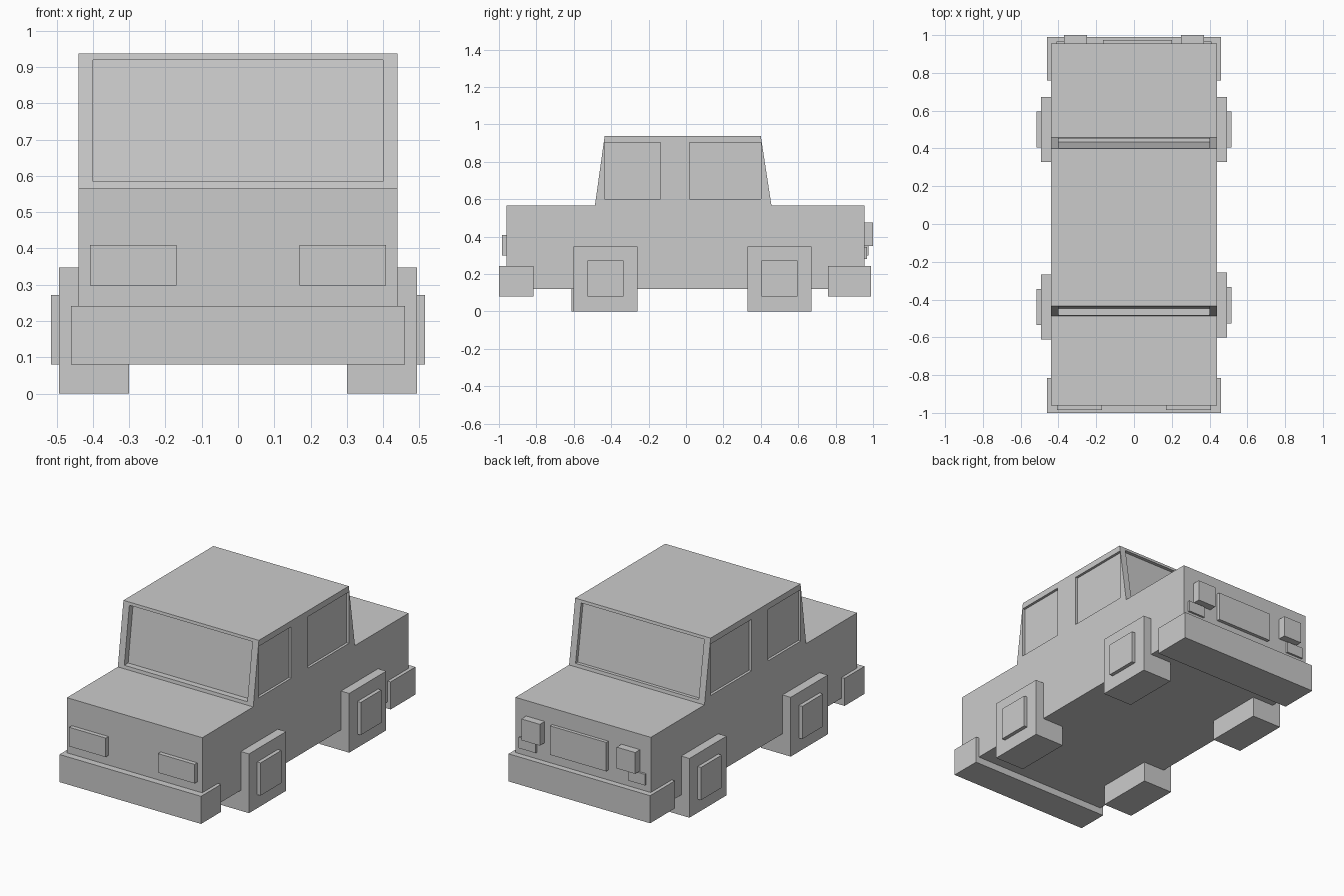
import bpy, bmesh

if "Cube" in bpy.data.objects:
    bpy.data.objects.remove(bpy.data.objects["Cube"])


def prism(name, profile, x0, x1):
    """Extrude a (y, z) profile from x0 to x1."""
    bm = bmesh.new()
    face = bm.faces.new([bm.verts.new((x0, y, z)) for y, z in profile])
    ext = bmesh.ops.extrude_face_region(bm, geom=[face])
    verts = [v for v in ext["geom"] if isinstance(v, bmesh.types.BMVert)]
    bmesh.ops.translate(bm, verts=verts, vec=(x1 - x0, 0, 0))
    bmesh.ops.recalc_face_normals(bm, faces=bm.faces)
    mesh = bpy.data.meshes.new(name)
    bm.to_mesh(mesh)
    bm.free()
    ob = bpy.data.objects.new(name, mesh)
    bpy.context.collection.objects.link(ob)
    return ob


def box(name, x0, x1, y0, y1, z0, z1):
    return prism(name, [(y0, z0), (y1, z0), (y1, z1), (y0, z1)], x0, x1)


def cut(target, cutter):
    mod = target.modifiers.new(cutter.name, 'BOOLEAN')
    mod.operation = 'DIFFERENCE'
    mod.solver = 'EXACT'
    mod.object = cutter
    cutter.hide_render = True
    cutter.display_type = 'WIRE'
    cutter.hide_set(True)


# Lower body
box("body", -0.44, 0.44, -0.96, 0.955, 0.12, 0.566)

# Cabin with sloped front and rear
Z0, Z1 = 0.566, 0.937
FRONT, REAR = (-0.487, -0.435), (0.457, 0.40)
cabin = prism("cabin", [(FRONT[0], Z0), (REAR[0], Z0), (REAR[1], Z1), (FRONT[1], Z1)], -0.44, 0.44)


def slope_y(line, z):
    return line[0] + (line[1] - line[0]) * (z - Z0) / (Z1 - Z0)


# Windscreen and rear window recesses, parallel to the slopes
for name, line, depth, out in (("windscreen", FRONT, 0.036, -0.1), ("rear_window", REAR, -0.02, 0.1)):
    a, b = 0.585, 0.92
    ya, yb = slope_y(line, a), slope_y(line, b)
    cut(cabin, prism(name + "_cutter", [(ya + out, a), (ya + depth, a), (yb + depth, b), (yb + out, b)], -0.4, 0.4))

# Side window recesses
for side, s in (("right", 1), ("left", -1)):
    for name, y0, y1 in (("front", -0.436, -0.135), ("rear", 0.02, 0.402)):
        cut(cabin, box(f"{side}_{name}_window_cutter", s * 0.425, s * 0.5, y0, y1, 0.60, 0.902))

# Bumpers
box("front_bumper", -0.46, 0.46, -1.0, -0.815, 0.08, 0.242)
box("rear_bumper", -0.46, 0.46, 0.76, 0.99, 0.08, 0.242)

# Rear plate
box("rear_plate", -0.164, 0.20, 0.94, 0.975, 0.30, 0.47)

# Lamps and wheels on both sides
for side, s in (("right", 1), ("left", -1)):
    box(side + "_headlamp", s * 0.17, s * 0.408, -0.985, -0.94, 0.298, 0.41)
    box(side + "_tail_lamp", s * 0.25, s * 0.37, 0.94, 1.0, 0.35, 0.475)
    box(side + "_reflector", s * 0.30, s * 0.41, 0.94, 0.967, 0.28, 0.345)
    for name, yc in (("front", -0.43 if s > 0 else -0.44), ("rear", 0.50)):
        box(f"{side}_{name}_wheel", s * 0.30, s * 0.493, yc - 0.172, yc + 0.172, 0, 0.348)
        box(f"{side}_{name}_hub", s * 0.47, s * 0.515, yc - 0.096, yc + 0.096, 0.08, 0.272)
